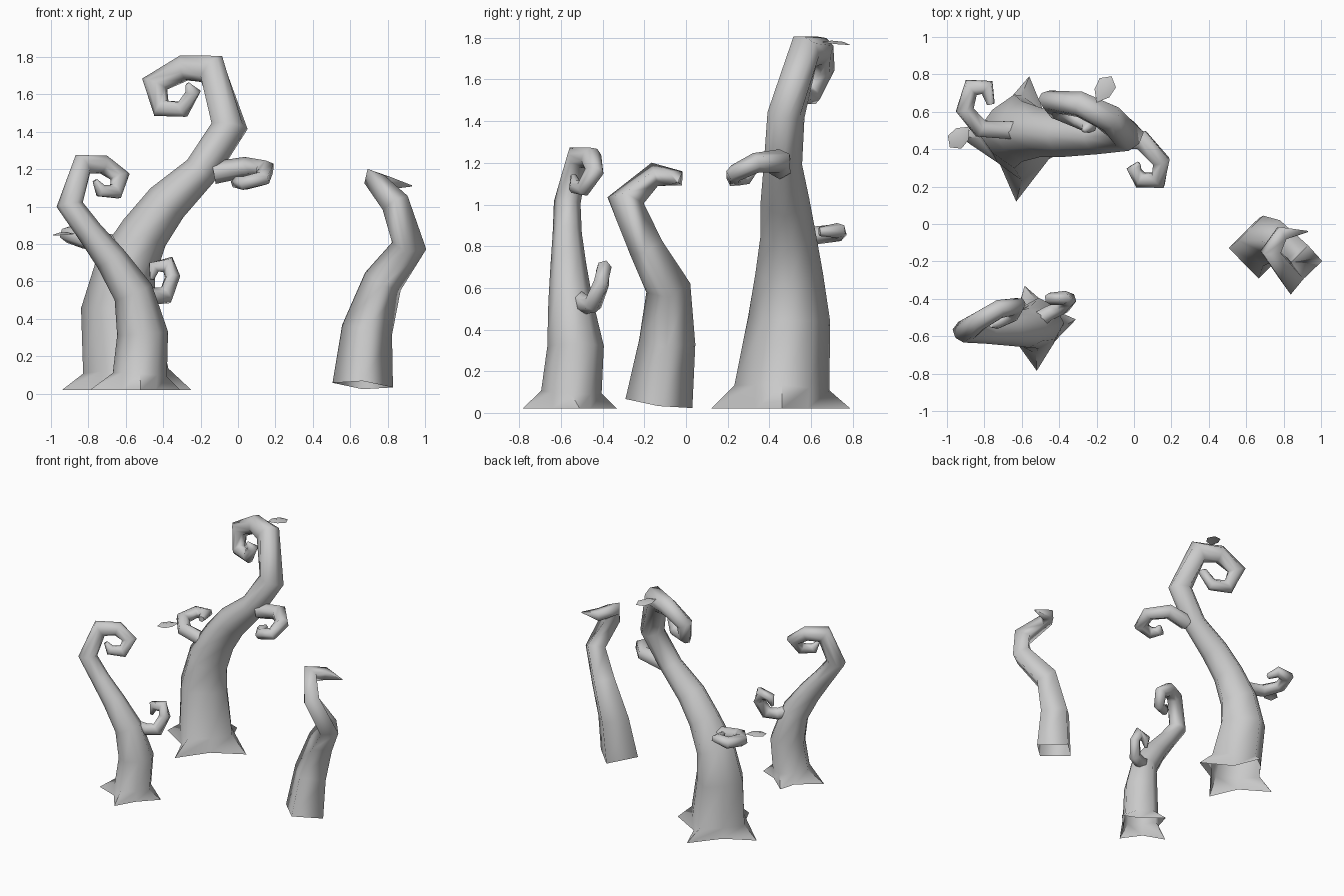
import bpy, bmesh, math
from mathutils import Vector

cube = bpy.data.objects.get("Cube")
if cube:
    bpy.data.objects.remove(cube, do_unlink=True)

GREY = (0.6, 0.6, 0.6, 1)
mat = bpy.data.materials.new("bark grey")
mat.use_nodes = True
mat.diffuse_color = GREY
mat.node_tree.nodes["Principled BSDF"].inputs["Base Color"].default_value = GREY


def finish(name, bm, angle):
    bmesh.ops.recalc_face_normals(bm, faces=bm.faces)
    me = bpy.data.meshes.new(name)
    bm.to_mesh(me)
    bm.free()
    me.materials.append(mat)
    ob = bpy.data.objects.new(name, me)
    bpy.context.collection.objects.link(ob)
    bpy.ops.object.select_all(action='DESELECT')
    ob.select_set(True)
    bpy.context.view_layer.objects.active = ob
    bpy.ops.object.shade_smooth_by_angle(angle=math.radians(angle))


def tube(name, path, sides, ridge=1, roots=None, angle=75):
    """Tapered, mitred tube through (x, y, z, radius), open at the start.
    ridge below 1 draws in every other corner low down; roots are flare tips."""
    bm = bmesh.new()
    pts = [Vector(p[:3]) for p in path]
    dirs = [(b - a).normalized() for a, b in zip(pts, pts[1:])]
    rings = []
    ref = Vector((1, 0, 0)) if abs(dirs[0].x) < 0.8 else Vector((0, 0, 1))
    for i, p in enumerate(pts):
        d0, d1 = dirs[max(i - 1, 0)], dirs[min(i, len(dirs) - 1)]
        t = (d0 + d1).normalized()
        ref = (ref - t * ref.dot(t)).normalized()
        side = t.cross(ref)
        bend = d1 - d0
        stretch = min(1 / max(t.dot(d1), 0.1), 1.3) - 1
        valley = ridge + (1 - ridge) * i / (len(pts) - 1)
        ring = []
        for k in range(sides):
            a = math.tau * k / sides
            r = path[i][3] * (valley if k % 2 else 1)
            o = (ref * math.cos(a) + side * math.sin(a)) * r
            if bend.length > 0.01:
                b = bend.normalized()
                o += b * o.dot(b) * stretch
            ring.append(bm.verts.new(p + o))
        rings.append(ring)
    # pull alternate base corners out into pointed roots
    if roots:
        for v, (x, y) in zip(rings[0][::2], roots):
            v.co.x, v.co.y = x, y
        for v in rings[0]:
            v.co.z = path[0][2]
    for lo, hi in zip(rings, rings[1:]):
        for k in range(sides):
            n = (k + 1) % sides
            bm.faces.new((lo[k], lo[n], hi[n], hi[k]))
    bm.faces.new(rings[-1])
    finish(name, bm, angle)


def leaf(name, base, tip, width):
    """Thin leaf with a raised middle rib."""
    bm = bmesh.new()
    a, b = Vector(base), Vector(tip)
    across = (b - a).cross(Vector((0, 0, 1))).normalized() * width / 2
    rib = [bm.verts.new(a.lerp(b, f) + Vector((0, 0, h)))
           for f, h in ((0, 0), (0.35, 0.012), (0.75, 0.012), (1, 0))]
    for s in (-1, 1):
        e = [bm.verts.new(a.lerp(b, f) + across * s * w)
             for f, w in ((0.35, 0.9), (0.75, 1))]
        bm.faces.new((rib[0], rib[1], e[0]))
        bm.faces.new((rib[1], rib[2], e[1], e[0]))
        bm.faces.new((rib[2], rib[3], e[1]))
    finish(name, bm, 40)


# tall tree
tube("tall_trunk", [
    (-.60, .46, .02, .22), (-.60, .46, .12, .228), (-.64, .495, .45, .197),
    (-.60, .495, .67, .162), (-.50, .49, .86, .132), (-.38, .475, 1.02, .117),
    (-.20, .465, 1.19, .092), (-.045, .48, 1.43, .09), (-.14, .57, 1.735, .082),
    (-.29, .64, 1.74, .07), (-.445, .655, 1.655, .058), (-.41, .60, 1.525, .047),
    (-.295, .55, 1.52, .042), (-.24, .52, 1.615, .036), (-.27, .50, 1.655, .012)],
    8, .8, roots=[(-.25, .46), (-.56, .79), (-.94, .47), (-.63, .12)])
tube("tall_right_branch", [
    (-.13, .45, 1.18, .06), (.04, .45, 1.21, .055), (.145, .335, 1.20, .048),
    (.13, .235, 1.15, .042), (.035, .235, 1.125, .04), (.0, .295, 1.13, .034),
    (.025, .325, 1.15, .012)], 6)
tube("tall_left_branch", [
    (-.64, .50, .79, .055), (-.82, .51, .825, .05), (-.905, .61, .85, .045),
    (-.87, .73, .865, .042), (-.785, .73, .875, .037), (-.765, .64, .87, .022)], 6)
leaf("top_leaf", (-.20, .65, 1.78), (-.12, .79, 1.765), .10)
leaf("side_leaf", (-.88, .52, .855), (-.985, .41, .845), .10)

# short tree
tube("short_trunk", [
    (-.53, -.55, .02, .145), (-.525, -.55, .10, .145), (-.51, -.53, .32, .135),
    (-.56, -.555, .54, .106), (-.68, -.565, .72, .085), (-.79, -.57, .86, .07),
    (-.90, -.57, 1.01, .064), (-.83, -.52, 1.225, .055),
    (-.72, -.455, 1.225, .05), (-.63, -.44, 1.16, .044),
    (-.655, -.49, 1.08, .038), (-.735, -.53, 1.085, .033),
    (-.765, -.54, 1.14, .014)],
    8, .9, roots=[(-.31, -.51), (-.585, -.33), (-.79, -.58), (-.52, -.785)])
tube("short_branch", [
    (-.54, -.53, .55, .05), (-.46, -.48, .52, .046), (-.385, -.445, .525, .043),
    (-.35, -.405, .625, .04), (-.375, -.395, .69, .038), (-.45, -.40, .675, .032),
    (-.46, -.41, .61, .012)], 6)

# bent four-sided stump
tube("bent_stump", [
    (.667, -.13, .045, .162), (.69, -.09, .34, .135), (.775, -.085, .60, .105),
    (.915, -.19, .79, .085), (.84, -.29, 1.02, .075), (.73, -.15, 1.145, .055),
    (.79, -.05, 1.125, .048), (.93, -.04, 1.11, .004)], 4, angle=100)
